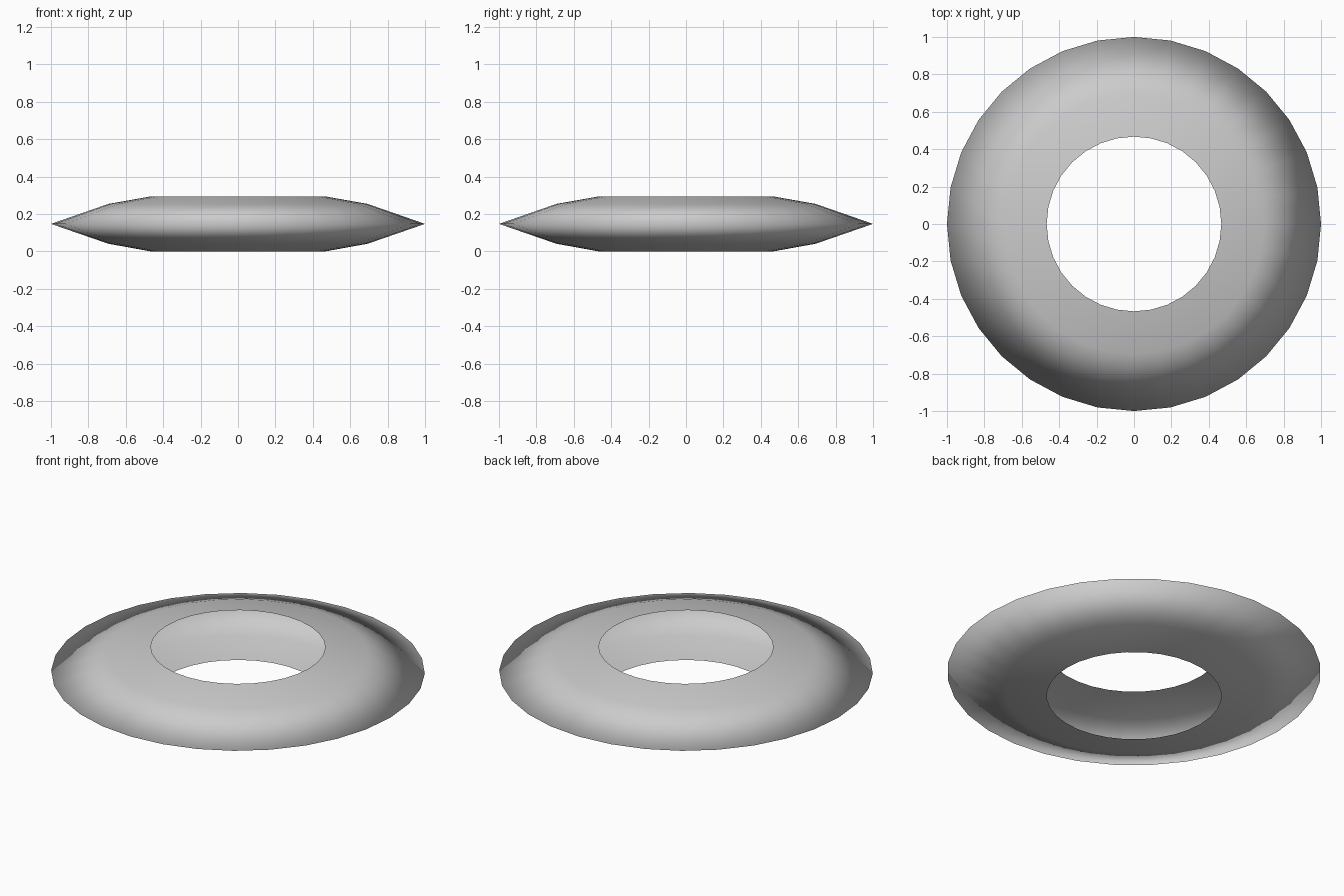
import bpy, bmesh, math

if "Cube" in bpy.data.objects:
    bpy.data.objects.remove(bpy.data.objects["Cube"])

SIDES = 32
# Half-shell cross-section (radius, height), open at the central hole
profile = [(0.467, 0.0), (0.693, 0.041), (1.0, 0.147), (0.693, 0.254), (0.467, 0.294)]

# Hollow lens-shaped ring, revolved round z
bm = bmesh.new()
rings = []
for r, z in profile:
    rings.append([bm.verts.new((r * math.cos(2 * math.pi * i / SIDES),
                                r * math.sin(2 * math.pi * i / SIDES), z))
                  for i in range(SIDES)])
for low, high in zip(rings, rings[1:]):
    for i in range(SIDES):
        j = (i + 1) % SIDES
        face = bm.faces.new((low[i], low[j], high[j], high[i]))
        face.smooth = True

mesh = bpy.data.meshes.new("ring_shell")
bm.to_mesh(mesh)
bm.free()
ring = bpy.data.objects.new("ring_shell", mesh)
bpy.context.collection.objects.link(ring)
